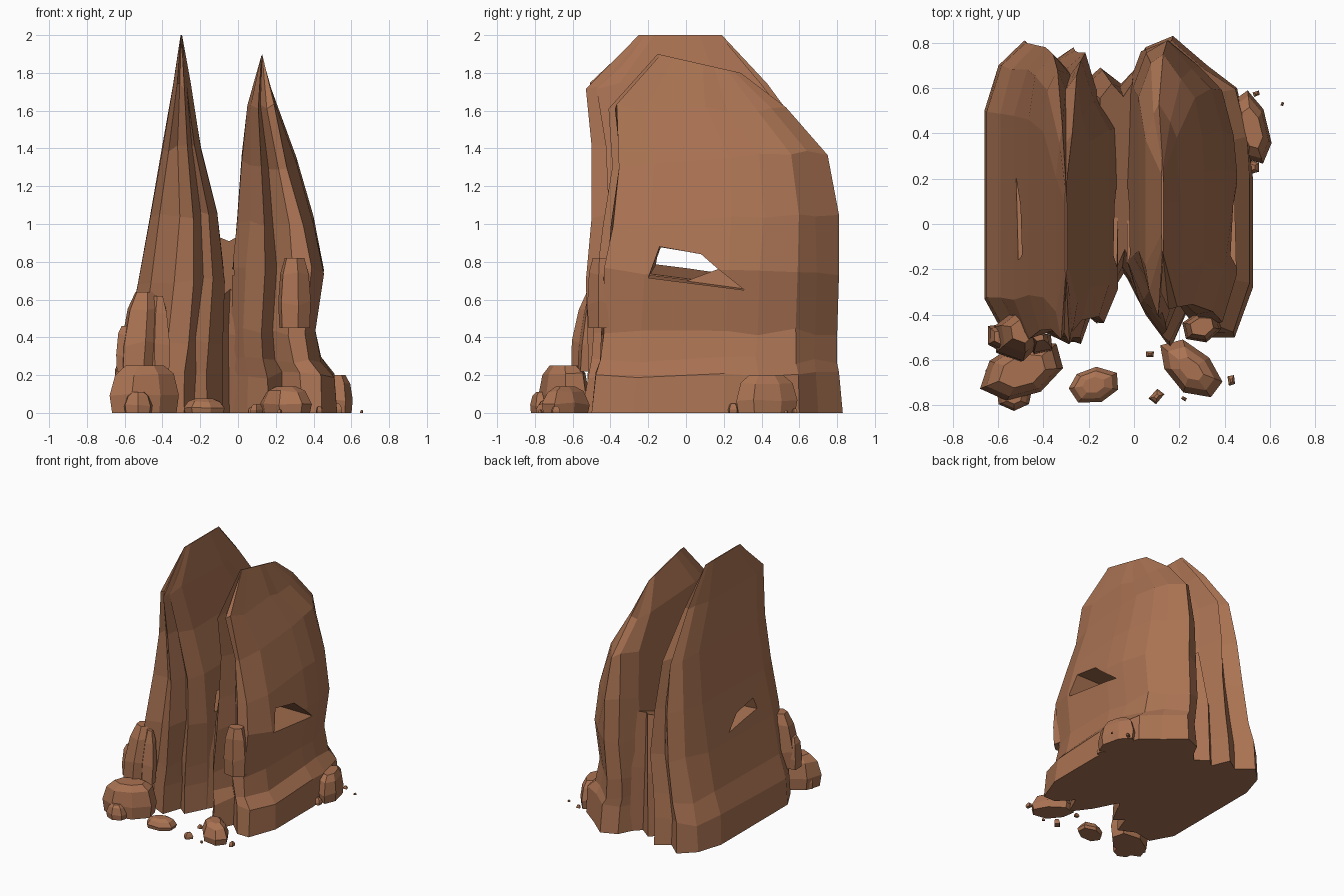
import bpy, bmesh, math, random
from mathutils import Vector, Matrix

if "Cube" in bpy.data.objects:
    bpy.data.objects.remove(bpy.data.objects["Cube"])

random.seed(4)
stone = bpy.data.materials.new("red_stone")
stone.diffuse_color = (0.40, 0.17, 0.085, 1)
stone.use_nodes = True
stone.node_tree.nodes["Principled BSDF"].inputs["Base Color"].default_value = stone.diffuse_color


def make(name, rings):
    """Skin a stack of equal-length point rings into a closed flat-shaded solid."""
    bm = bmesh.new()
    vs = [[bm.verts.new(p) for p in r] for r in rings]
    n = len(vs[0])
    for a, b in zip(vs, vs[1:]):
        for i in range(n):
            j = (i + 1) % n
            bm.faces.new((a[i], a[j], b[j], b[i]))
    bm.faces.new(vs[0][::-1])
    bm.faces.new(vs[-1])
    bmesh.ops.recalc_face_normals(bm, faces=bm.faces)
    me = bpy.data.meshes.new(name)
    bm.to_mesh(me)
    bm.free()
    me.materials.append(stone)
    ob = bpy.data.objects.new(name, me)
    bpy.context.collection.objects.link(ob)
    return ob


def fin(name, foot, levels, jitter=0.01):
    """Footprint squeezed into each level (z_front, z_back, x0, x1, y0, y1)."""
    fx, fy = [p[0] for p in foot], [p[1] for p in foot]
    ax, bx, ay, by = min(fx), max(fx), min(fy), max(fy)
    rings = []
    for k, (zf, zb, x0, x1, y0, y1) in enumerate(levels):
        j = 0 if k in (0, len(levels) - 1) else jitter
        ring = []
        for x, y in foot:
            u, v = (x - ax) / (bx - ax), (y - ay) / (by - ay)
            edge = 0 if u in (0, 1) or v in (0, 1) else j
            ring.append((x0 + u * (x1 - x0) + random.uniform(-edge, edge),
                         y0 + v * (y1 - y0) + random.uniform(-edge, edge),
                         zf + v * (zb - zf) + random.uniform(-2, 2) * j))
        rings.append(ring)
    return make(name, rings)


# Tall left fin
left = fin("left_fin",
    [(-.66, -.33), (-.57, -.5), (-.42, -.47), (-.30, -.53), (-.25, -.38), (-.18, -.44),
     (-.10, -.28), (-.10, .45), (-.2, .58), (-.28, .78), (-.38, .71), (-.49, .81),
     (-.6, .7), (-.66, .5)],
    [(0, 0, -.66, -.08, -.53, .81), (.22, .22, -.65, -.08, -.52, .80),
     (.38, .38, -.59, -.08, -.52, .79), (.70, .70, -.53, -.07, -.53, .78),
     (1.05, 1.05, -.465, -.11, -.50, .75), (1.4, 1.42, -.40, -.195, -.50, .68),
     (1.73, 1.73, -.345, -.25, -.53, .43), (2, 2, -.304, -.296, -.25, .19)])

# Right fin, undercut above its flared base
right = fin("right_fin",
    [(-.04, -.22), (.05, -.4), (.16, -.55), (.23, -.39), (.34, -.5), (.44, -.5),
     (.52, -.28), (.52, .2), (.50, .38), (.45, .6), (.32, .7), (.17, .83), (.05, .78),
     (-.04, .6)],
    [(0, 0, -.04, .525, -.55, .83), (.2, .2, -.04, .51, -.52, .81),
     (.28, .28, -.04, .44, -.5, .80), (.43, .43, -.035, .41, -.49, .80),
     (.76, .72, -.03, .455, -.47, .81), (1.0, 1.05, -.005, .40, -.44, .81),
     (1.3, 1.38, .02, .31, -.39, .75), (1.62, 1.6, .05, .21, -.41, .53),
     (1.9, 1.8, .122, .13, -.15, .29)])

# Low saddle joining the fins, rising toward the back
fin("saddle",
    [(-.2, -.36), (-.13, -.40), (-.03, -.22), (.06, -.36), (.08, .0), (.08, .5), (.02, .68),
     (-.04, .61), (-.12, .68), (-.2, .6), (-.2, .0)],
    [(0, 0, -.24, .08, -.40, .69), (.4, .5, -.22, .06, -.37, .68),
     (.6, .93, -.15, .03, -.26, .62)])

# Window cut through both fins, wide on the right and small on the left
wide = [(-.20, .715), (-.14, .88), (.08, .84), (.16, .77), (.31, .65)]
small = [(-.14, .82), (-.13, .875), (.08, .84), (.13, .80), (.16, .775)]
cutter = make("window_cutter", [[(.8, y, z) for y, z in wide], [(.1, y, z) for y, z in wide],
                                [(-.8, y, z) for y, z in small]])
cutter.hide_render = True
for ob in (left, right):
    mod = ob.modifiers.new("window", 'BOOLEAN')
    mod.operation, mod.solver, mod.object = 'DIFFERENCE', 'EXACT', cutter
    bpy.context.view_layer.objects.active = ob
    bpy.ops.object.modifier_apply(modifier="window")
bpy.data.objects.remove(cutter)


def rock(name, x, y, z, sx, sy, sz, turn=0, sides=6, top=0.55, lean=(0, 0)):
    """Chipped block: wide base, shoulder and smaller top, turned about z."""
    rot = Matrix.Rotation(math.radians(turn), 3, 'Z')
    wob = [random.uniform(.86, 1.08) for _ in range(sides)]
    rings = []
    for h, s in ((0, .93), (.35, 1), (.8, (1 + top) / 2), (1, top * .8)):
        ring = []
        for i in range(sides):
            a = math.tau * (i + .5) / sides
            p = rot @ Vector((sx / 2 * s * wob[i] * math.cos(a), sy / 2 * s * wob[i] * math.sin(a), 0))
            dz = random.uniform(-.05, .05) * sz if h not in (0, 1) else 0
            ring.append((x + p.x + lean[0] * h, y + p.y + lean[1] * h, z + h * sz + dz))
        rings.append(ring)
    make(name, rings)


# Boulders leaning on the fins and lying around the base
rock("left_front_boulder", -.49, -.65, 0, .40, .26, .25, 22, 7, .7)
rock("left_front_small_boulder", -.53, -.77, 0, .17, .11, .11, 0, 6)
rock("left_corner_boulder", -.61, -.67, 0, .11, .14, .13, 10, 6)
rock("left_stacked_block", -.52, -.50, .22, .24, .22, .42, 10, 6, .6, (.03, .03))
rock("left_stacked_slab", -.42, -.53, .22, .14, .10, .40, 0, 5, .45, (0, .03))
rock("left_side_block", -.59, -.50, .22, .13, .14, .24, 30, 5, .6)
rock("right_perched_block", .30, -.45, .45, .18, .14, .37, 15, 6, .75)
rock("right_front_boulder", .25, -.64, 0, .33, .20, .14, -38, 7, .5)
rock("middle_front_boulder", -.18, -.71, 0, .24, .17, .075, 8, 7, .55)
rock("right_side_boulder", .52, .42, 0, .15, .34, .20, 12, 7, .7)
rock("right_side_small_boulder", .52, .25, 0, .08, .07, .05, 0, 5)

# Loose chips
chips = [(.07, -.575, .05), (.10, -.76, .08), (.43, -.69, .06), (.22, -.77, .03),
         (.54, .575, .04), (.655, .53, .025)]
for i, (x, y, s) in enumerate(chips):
    rock(f"chip_{i + 1}", x, y, 0, s, s * .7, s * .6, 50 * i, 4, .4)
